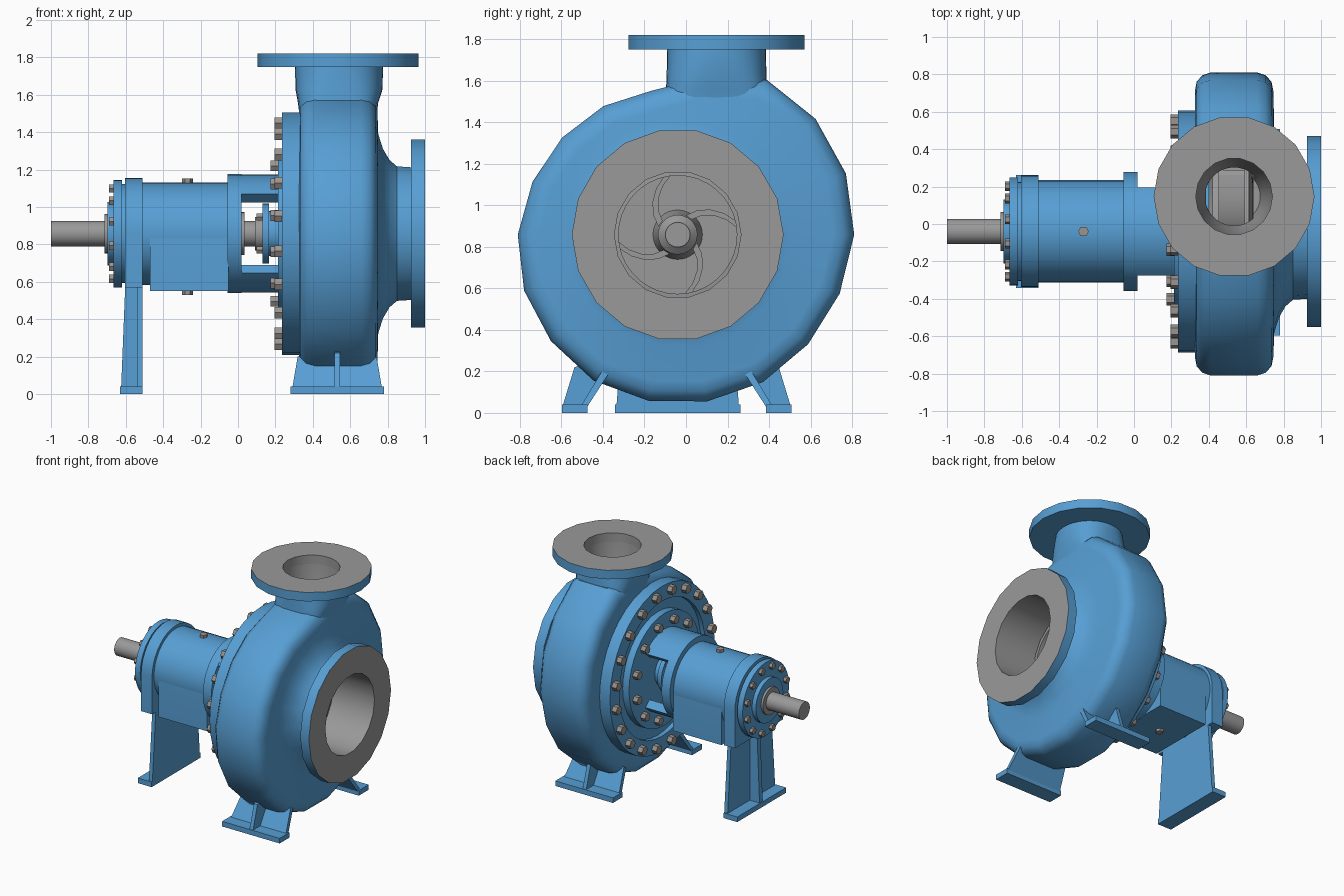
import bpy, bmesh
from math import sin, cos, pi, radians

if "Cube" in bpy.data.objects:
    bpy.data.objects.remove(bpy.data.objects["Cube"])

CY, CZ = -0.04, 0.858          # shaft axis


def material(name, rgb):
    m = bpy.data.materials.new(name)
    m.diffuse_color = (*rgb, 1)
    m.use_nodes = True
    m.node_tree.nodes["Principled BSDF"].inputs["Base Color"].default_value = m.diffuse_color
    return m


BLUE = material("blue_paint", (0.095, 0.345, 0.66))
GREY = material("machined_grey", (0.32, 0.32, 0.32))
STEEL = material("bolt_steel", (0.33, 0.30, 0.275))


def finish(name, bm, mats):
    bmesh.ops.recalc_face_normals(bm, faces=bm.faces[:])
    me = bpy.data.meshes.new(name)
    bm.to_mesh(me)
    bm.free()
    for m in mats:
        me.materials.append(m)
    ob = bpy.data.objects.new(name, me)
    bpy.context.collection.objects.link(ob)
    return ob


def lathe(name, profile, mats=(BLUE,), seg=36, axis="x", centers=((CY, CZ),),
          closed=False, second=()):
    """Turn (along, radius) points about x or z; 'second' lists segments using material 1."""
    bm = bmesh.new()
    for c0, c1 in centers:
        rings = []
        for i in range(seg):
            t = 2 * pi * i / seg
            pts = profile(i) if callable(profile) else profile
            rings.append([bm.verts.new((a, c0 + r * cos(t), c1 + r * sin(t)) if axis == "x"
                                       else (c0 + r * cos(t), c1 + r * sin(t), a)) for a, r in pts])
        n = len(rings[0])
        for i in range(seg):
            p, q = rings[i], rings[(i + 1) % seg]
            for j in range(n if closed else n - 1):
                k = (j + 1) % n
                bm.faces.new((p[j], q[j], q[k], p[k])).material_index = int(j in second)
        if not closed:
            bm.faces.new([r[0] for r in rings])
            bm.faces.new([r[-1] for r in rings])
    return finish(name, bm, mats)


def disc(name, x0, x1, r, mat=BLUE, **kw):
    return lathe(name, [(x0, r), (x1, r)], (mat,), **kw)


def prism(name, outlines, a0, a1, axis="x", mat=BLUE):
    """Extrude yz outlines along x, or xz outlines along y."""
    bm = bmesh.new()
    for pts in outlines:
        ends = [[bm.verts.new((a, u, v) if axis == "x" else (u, a, v)) for u, v in pts] for a in (a0, a1)]
        bm.faces.new(ends[0])
        bm.faces.new(ends[1])
        for i in range(len(pts)):
            k = (i + 1) % len(pts)
            bm.faces.new((ends[0][i], ends[0][k], ends[1][k], ends[1][i]))
    return finish(name, bm, (mat,))


def circle(n, r, offset=0.0):
    return [(CY + r * cos(radians(offset) + 2 * pi * i / n),
             CZ + r * sin(radians(offset) + 2 * pi * i / n)) for i in range(n)]


def bolts(name, x0, x1, n, ring, size, offset=0.0):
    disc(name, x0, x1, size, STEEL, seg=6, centers=circle(n, ring, offset))


# volute casing: spiral radius every 20 degrees, hollow, with inlet flange
SPIRAL = [.85, .862, .867, .86, .77, .705, .715, .727, .744,
          .77, .787, .797, .811, .812, .815, .82, .82, .83]


def volute_section(i):
    R = SPIRAL[i]
    return [(.325, .53), (.325, R - .10), (.335, R - .05), (.365, R - .015), (.41, R),
            (.66, R), (.705, R - .015), (.735, R - .05), (.745, R - .10), (.75, .54),
            (.775, .46), (.81, .40), (.85, .365), (.925, .36), (.925, .51), (1, .51),
            (1, .305), (.64, .305), (.64, R - .07), (.385, R - .07), (.385, .53)]


volute = lathe("volute_casing", volute_section, (BLUE, GREY), seg=18, closed=True,
               second=range(15, 21))

# discharge neck: rounded rectangle blending to a circle
OX, OY = .535, .147
bm = bmesh.new()
rings = []
for z, cx, hx, hy, e in [(1.44, .535, .20, .245, .5), (1.56, .535, .215, .243, .55),
                         (1.63, .54, .233, .24, .75), (1.76, .54, .235, .238, 1)]:
    ring = []
    for i in range(36):
        c, s = cos(pi * i / 18), sin(pi * i / 18)
        ring.append(bm.verts.new((cx + hx * abs(c) ** e * (1 if c > 0 else -1),
                                  OY + hy * abs(s) ** e * (1 if s > 0 else -1), z)))
    rings.append(ring)
for p, q in zip(rings, rings[1:]):
    for i in range(36):
        k = (i + 1) % 36
        bm.faces.new((p[i], p[k], q[k], q[i]))
bm.faces.new(rings[0])
bm.faces.new(rings[-1])
neck = finish("discharge_neck", bm, (BLUE, GREY))

# discharge passage cut through neck and casing
cutter = lathe("passage_cutter", [(1.35, .14), (1.55, .175), (1.75, .205), (1.9, .205)],
               (BLUE, GREY), axis="z", centers=((OX, OY),))
for f in cutter.data.polygons:
    f.material_index = 1
for ob in (volute, neck):
    mod = ob.modifiers.new("passage", "BOOLEAN")
    mod.operation, mod.solver, mod.object = "DIFFERENCE", "EXACT", cutter
    bpy.context.view_layer.objects.active = ob
    bpy.ops.object.modifier_apply(modifier=mod.name)
bpy.data.objects.remove(cutter)

lathe("discharge_flange", [(1.75, .205), (1.75, .43), (1.82, .43), (1.82, .205)], (BLUE, GREY),
      seg=18, axis="z", centers=((OX, OY),), closed=True, second=(2, 3))

# impeller with curved vanes, shrouds and hub nut
disc("impeller_back_shroud", .42, .455, .5, GREY)
lathe("impeller_front_shroud", [(.59, .285), (.59, .5), (.615, .5), (.635, .285)], (GREY,), closed=True)
vanes = []
for k in range(4):
    side = [[], []]
    for j in range(9):
        t = j / 8
        r, a = .10 + .39 * t, k * pi / 2 + 1.0 - 1.7 * t
        for s in (0, 1):
            d = (s - .5) * .035 / r
            side[s].append((CY + r * cos(a + d), CZ + r * sin(a + d)))
    vanes.append(side[0] + side[1][::-1])
prism("impeller_vanes", vanes, .45, .6, mat=GREY)
lathe("impeller_hub", [(.45, .12), (.56, .095), (.68, .095), (.71, .06), (.73, .06)], (GREY,))

# back cover assembly
lathe("casing_ring", [(.235, .53), (.235, .648), (.335, .648), (.335, .53)], closed=True)
bolts("casing_bolts", .195, .24, 20, .598, .036, 9)
disc("back_cover", .27, .40, .535)
disc("inner_cover", .215, .28, .44)
bolts("inner_cover_bolts", .175, .22, 12, .375, .033, 15)

# shaft and seal gland
disc("shaft", -1.0, .45, .068, GREY)
disc("shaft_collar", .015, .035, .115, GREY)
disc("shaft_sleeve", .09, .22, .09, GREY)
disc("stuffing_box", .16, .22, .12)
disc("seal_gland", .13, .165, .16)
bolts("gland_bolts", .10, .135, 4, .125, .022, 45)

# lantern bracket: flange and two arms, open at the sides
disc("bracket_flange", -.055, .018, .318)
arms = []
for mid in (90, 270):
    angles = [radians(mid - 48 + 8 * i) for i in range(13)]
    arms.append([(CY + .316 * cos(a), CZ + .316 * sin(a)) for a in angles] +
                [(CY + .25 * cos(a), CZ + .25 * sin(a)) for a in reversed(angles)])
prism("bracket_arms", arms, .01, .22)


# bearing housing with square sump below
def arch(r, z0):
    return [(CY + r * cos(pi * i / 18), CZ + r * sin(pi * i / 18)) for i in range(19)] + \
           [(CY - r, z0), (CY + r, z0)]


disc("bearing_housing", -.52, -.05, .274)
prism("oil_sump", [arch(.272, .55)], -.47, -.05)
prism("housing_end_flange", [arch(.298, .57)], -.605, -.51)
disc("cover_joint", -.63, -.60, .265)
disc("bearing_cover", -.665, -.62, .288)
bolts("bearing_cover_bolts", -.69, -.66, 12, .25, .026, 15)
disc("bearing_cap", -.698, -.66, .17)
disc("bearing_cap_ring", -.715, -.69, .105, GREY)
disc("oil_plugs", .53, 1.152, .029, STEEL, seg=6, axis="z", centers=((-.27, CY),))

# rear support leg
prism("leg_foot", [[(-.63, 0), (-.51, 0), (-.51, .04), (-.63, .04)]], CY - .303, CY + .303, "y")
prism("leg_plate", [[(CY - .295, .03), (CY + .295, .03), (CY + .25, .60), (CY - .25, .60)]], -.54, -.51)
prism("leg_rib", [[(-.625, .03), (-.53, .03), (-.53, .58), (-.603, .58)]], CY - .02, CY + .02, "y")

# casing feet, mirrored about the shaft
for s, side in ((-1, "front"), (1, "back")):
    def at(pts):
        return [[(CY - .005 + s * d, z) for d, z in pts]]
    prism(side + "_foot_base", at([(.43, 0), (.552, 0), (.552, .04), (.43, .04)]), .28, .78)
    plate = prism(side + "_foot_plate", at([(.43, .03), (.463, .03), (.36, .20), (.33, .185)]), .29, .77)
    for v in plate.data.vertices:
        if v.co.z > .1:
            v.co.x = .53 + (v.co.x - .53) * .88
    prism(side + "_foot_rib", at([(.45, .03), (.55, .03), (.492, .22), (.40, .25), (.36, .19)]), .515, .545)

# smooth round parts, keep edges crisp
bpy.ops.object.select_all(action="SELECT")
bpy.context.view_layer.objects.active = volute
bpy.ops.object.shade_smooth_by_angle(angle=radians(32))
